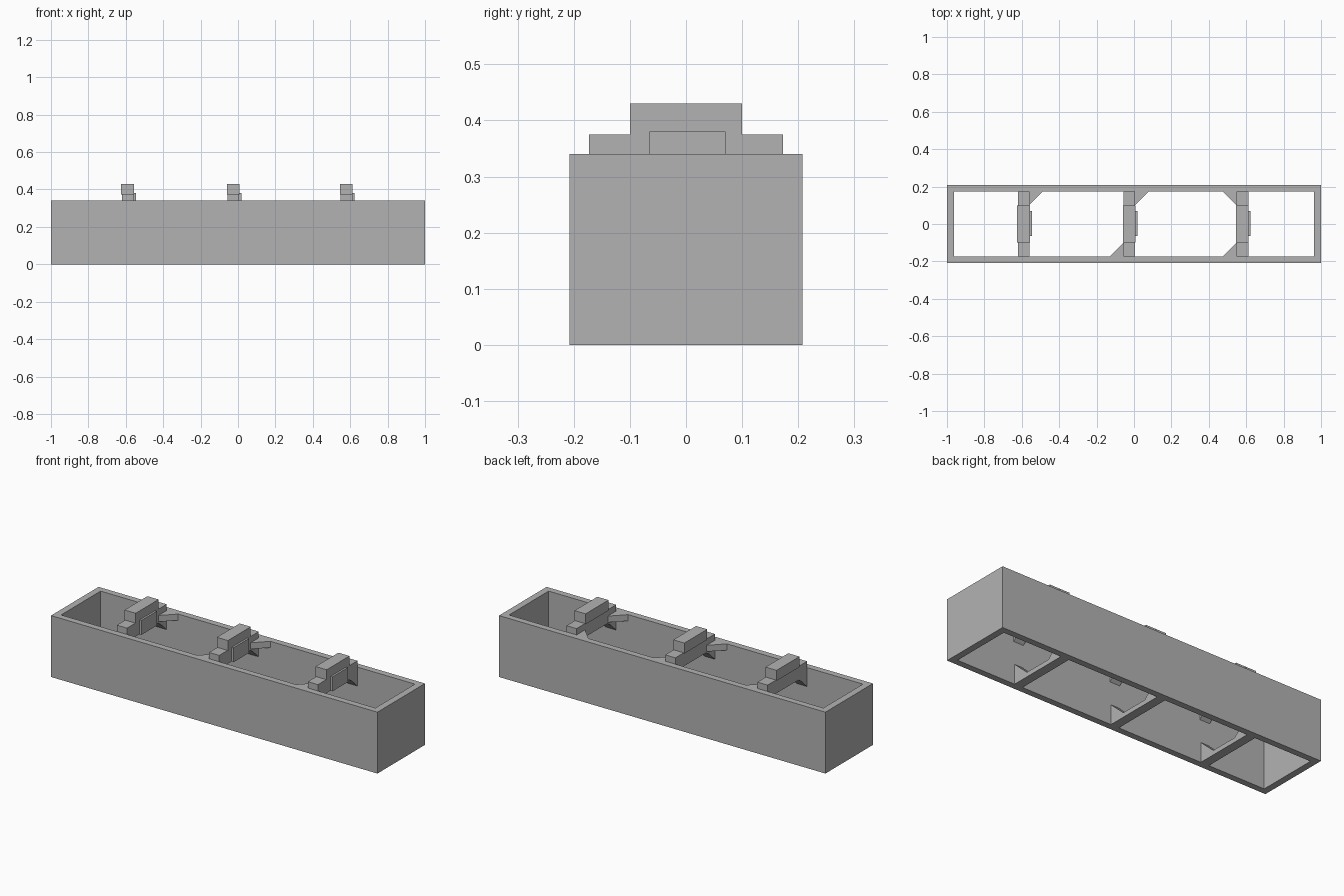
import bpy
import bmesh
from mathutils import Vector

cube = bpy.data.objects.get("Cube")
if cube:
    bpy.data.objects.remove(cube, do_unlink=True)

grey = bpy.data.materials.new("plain grey")
grey.use_nodes = True
colour = (0.45, 0.45, 0.45, 1)
grey.diffuse_color = colour
grey.node_tree.nodes["Principled BSDF"].inputs["Base Color"].default_value = colour


def finish(name, bm):
    bmesh.ops.recalc_face_normals(bm, faces=bm.faces)
    mesh = bpy.data.meshes.new(name)
    bm.to_mesh(mesh)
    bm.free()
    mesh.materials.append(grey)
    obj = bpy.data.objects.new(name, mesh)
    bpy.context.collection.objects.link(obj)
    return obj


def prism(name, points, sweep):
    """Extrude a flat outline along a vector."""
    bm = bmesh.new()
    face = bm.faces.new([bm.verts.new(p) for p in points])
    new = bmesh.ops.extrude_face_region(bm, geom=[face], use_keep_orig=True)["geom"]
    verts = [v for v in new if isinstance(v, bmesh.types.BMVert)]
    bmesh.ops.translate(bm, verts=verts, vec=Vector(sweep))
    return finish(name, bm)


def box(name, x0, x1, y0, y1, z0, z1):
    return prism(name, [(x0, y0, z0), (x1, y0, z0), (x1, y1, z0), (x0, y1, z0)],
                 (0, 0, z1 - z0))


def mirrored(half):
    """Complete a right-half outline across y = 0."""
    return half + [(-y, z) for y, z in reversed(half)]


# Open rectangular frame: an outer and an inner ring, bridged
TOP = 0.34
bm = bmesh.new()
rings = []
for hx, hy in ((1, 0.208), (0.963, 0.173)):
    for z in (0, TOP):
        rings.append([bm.verts.new((sx * hx, sy * hy, z))
                      for sx, sy in ((-1, -1), (1, -1), (1, 1), (-1, 1))])
outer_low, outer_top, inner_low, inner_top = rings
for a, b in ((outer_low, outer_top), (outer_top, inner_top),
             (inner_top, inner_low), (inner_low, outer_low)):
    for i in range(4):
        j = (i + 1) % 4
        bm.faces.new((a[i], a[j], b[j], b[i]))
finish("outer_frame", bm)

# Cross sections of the upper and lower crosspieces
bar_half = [(0.095, 0.30), (0.12, 0.285), (0.173, 0.235), (0.173, 0.375)]
rib_half = [(0.173, 0), (0.173, 0.11), (0.08, 0.025)]

# Each crosspiece: name, left edge, gusset corners as (x side, y side)
crosspieces = (
    ("right", -0.625, [(1, 1)]),
    ("middle", -0.06, [(1, 1), (-1, -1)]),
    ("left", 0.545, [(-1, 1), (-1, -1)]),
)
WIDTH = 0.068
for side, x, corners in crosspieces:
    end = x + WIDTH
    prism(side + "_cross_bar", [(x + 0.004, y, z) for y, z in mirrored(bar_half)],
          (WIDTH - 0.006, 0, 0))
    box(side + "_top_block", x, end, -0.1, 0.1, 0.372, 0.43)
    box(side + "_face_plate", end - 0.005, end + 0.011, -0.065, 0.07, 0.30, 0.38)
    prism(side + "_bottom_rib", [(x + 0.01, y, z) for y, z in mirrored(rib_half)],
          (0.05, 0, 0))
    # Triangular corner plates flush with the rim
    for sx, sy in corners:
        edge = end - 0.004 if sx > 0 else x + 0.004
        prism(side + "_corner_gusset",
              [(edge, sy * 0.1, TOP), (edge + sx * 0.073, sy * 0.173, TOP),
               (edge, sy * 0.173, TOP)], (0, 0, -0.035))
